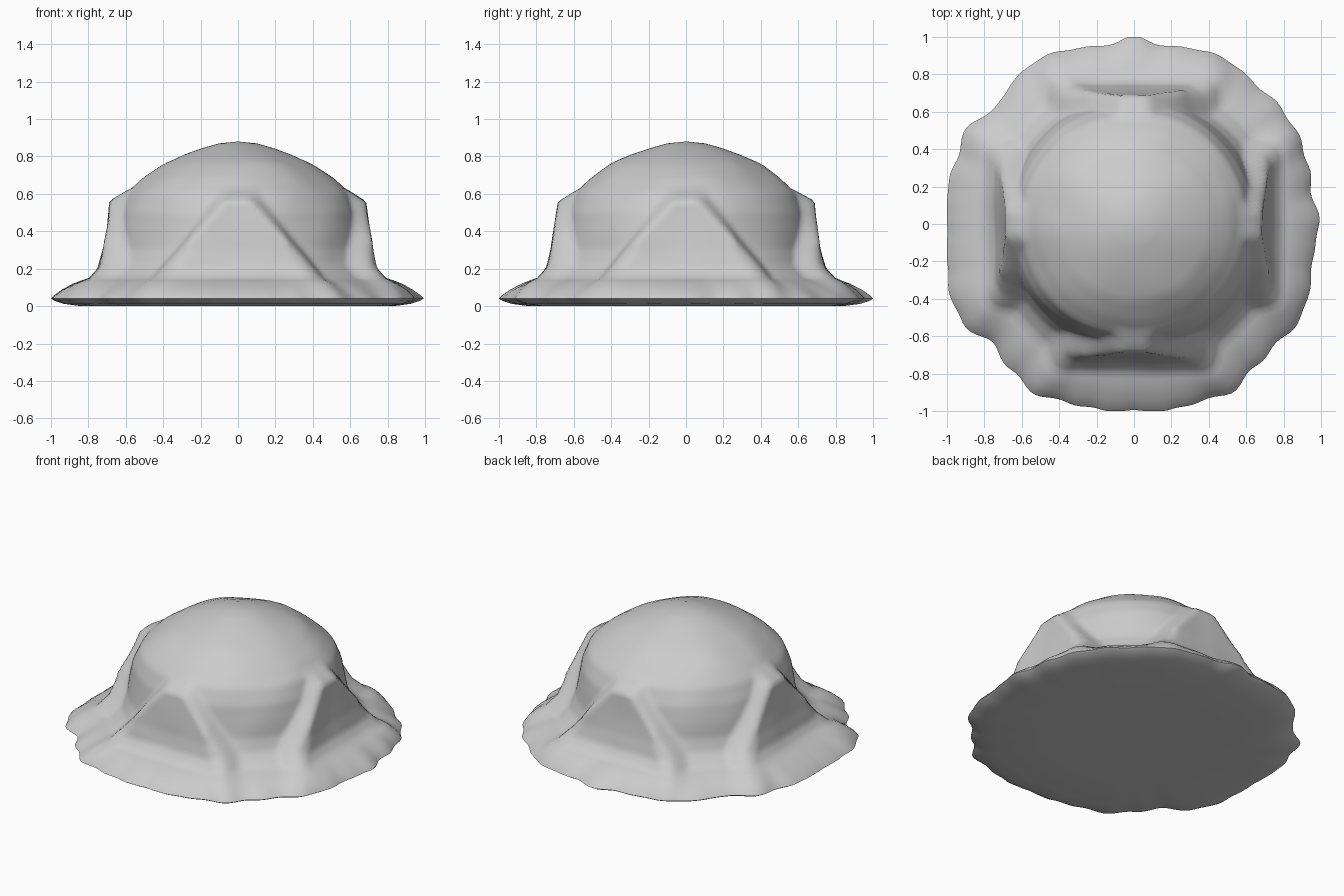
import bpy
import math
from mathutils import noise, Vector

cube = bpy.data.objects.get("Cube")
if cube:
    bpy.data.objects.remove(cube)

SEGMENTS = 216

# Radius of the wavy rim, one value every ten degrees from +x
RIM = [.99, .965, .985, 1, 1, .99, 1.01, .995, .965, 1, .965, .995,
       1.02, 1, .965, 1.03, 1.01, 1.015, 1, 1.015, 1.05, 1.06, .99, 1.02,
       1.05, 1.015, 1.01, 1, 1.015, 1.01, 1.04, 1, .995, 1.025, 1, .97]

# Dome outline between the flat sides (height, radius)
DOME = [(.14, .8), (.17, .765), (.22, .71), (.3, .675), (.4, .66), (.5, .64),
        (.6, .595), (.68, .51), (.76, .4), (.81, .29), (.845, .19), (.87, .1), (.88, 0)]

# Distance of the flat buttress faces from the axis (height, distance)
FACE = [(.14, .8), (.2, .745), (.3, .72), (.4, .705), (.56, .685), (.61, .6)]


def smooth(t):
    t = max(0, min(1, t))
    return t * t * (3 - 2 * t)


def lookup(table, z):
    """Piecewise linear reading of a (height, value) table."""
    for (z0, v0), (z1, v1) in zip(table, table[1:]):
        if z <= z1:
            return v0 + (v1 - v0) * max(0, z - z0) / (z1 - z0)
    return table[-1][1]


def rim_radius(a):
    """Rim radius with fine ripples, trimmed to a square of side two."""
    f = a / math.tau * len(RIM)
    i = int(f)
    r0, r1 = RIM[i % len(RIM)], RIM[(i + 1) % len(RIM)]
    r = r0 + (r1 - r0) * smooth(f - i) + .006 * math.sin(29 * a)
    return min(r, 1 / max(abs(math.cos(a)), abs(math.sin(a))))


def wall_radius(a, z):
    """Dome radius with a triangular flat buttress on each of four sides."""
    base = lookup(DOME, z)
    if z > .62:
        return base
    quarter = math.pi / 2
    phi = a - round(a / quarter) * quarter
    flat = max(base, lookup(FACE, z) / math.cos(phi))
    flat = min(flat, base + .09)
    half_width = .08 + .34 * max(0, (.58 - z) / .42)
    mask = smooth((half_width - abs(base * math.sin(phi))) / .1 + .5)
    return base + (flat - base) * mask


# Rows of the surface, from the underside, round the rim and up the dome
def underside(scale, z):
    return lambda a: (rim_radius(a) * scale, z)


def brim(t, z):
    def row(a):
        inner = wall_radius(a, .14)
        return inner + (rim_radius(a) - inner) * t, z
    return row


def wall(z):
    return lambda a: (wall_radius(a, z), z)


rows = [underside(.5, 0), underside(.84, 0), underside(.93, .012), underside(.98, .028),
        brim(1, .04), brim(.93, .056), brim(.7, .088), brim(.4, .12), brim(.15, .138)]
wall_heights = [.15 + .02 * i for i in range(35)] + [.845, .86, .87, .876]
rows += [wall(z) for z in wall_heights]

verts, faces = [], []
for row in rows:
    for s in range(SEGMENTS):
        a = math.tau * s / SEGMENTS
        r, z = row(a)
        p = Vector((r * math.cos(a), r * math.sin(a), z))
        # Gentle hand-worked unevenness above the rim
        if z > .05:
            amount = .012 * smooth((z - .05) / .1) * smooth((.88 - z) / .1)
            p *= 1 + amount * noise.noise(p * 4)
        verts.append(p)

for k in range(len(rows) - 1):
    for s in range(SEGMENTS):
        n = (s + 1) % SEGMENTS
        low, high = k * SEGMENTS, (k + 1) * SEGMENTS
        faces.append((low + s, low + n, high + n, high + s))

# Close the underside and the crown
faces.append(tuple(reversed(range(SEGMENTS))))
crown = len(verts)
verts.append(Vector((0, 0, .88)))
last = (len(rows) - 1) * SEGMENTS
for s in range(SEGMENTS):
    faces.append((last + s, last + (s + 1) % SEGMENTS, crown))

mesh = bpy.data.meshes.new("domed_hat")
mesh.from_pydata(verts, [], faces)
mesh.update()
hat = bpy.data.objects.new("domed_hat", mesh)
bpy.context.collection.objects.link(hat)

# Single pale grey material
grey = bpy.data.materials.new("pale_grey")
grey.use_nodes = True
colour = (.6, .6, .6, 1)
grey.diffuse_color = colour
grey.node_tree.nodes["Principled BSDF"].inputs["Base Color"].default_value = colour
mesh.materials.append(grey)

bpy.context.view_layer.objects.active = hat
hat.select_set(True)
bpy.ops.object.shade_smooth_by_angle(angle=math.radians(50))
